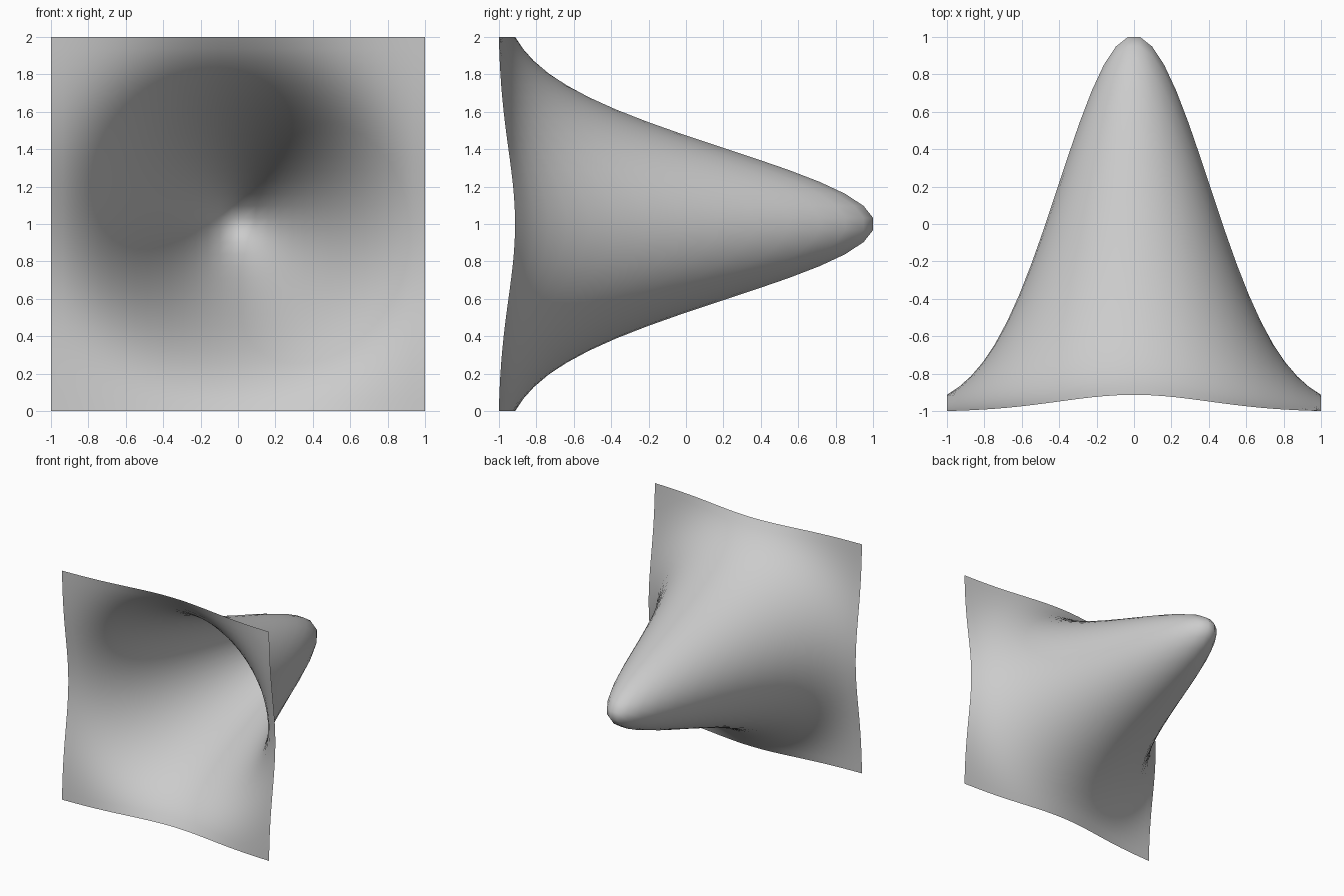
import bpy, bmesh, math

if "Cube" in bpy.data.objects:
    bpy.data.objects.remove(bpy.data.objects["Cube"])

SEGMENTS = 31      # odd count leaves a small flat quad at the tip
FALLOFF = 3.1      # bell steepness


def bell(u, v):
    return math.exp(-FALLOFF * (u * u + v * v))


# Square sheet, pushed backwards into a hollow bell-shaped peak
bm = bmesh.new()
bmesh.ops.create_grid(bm, x_segments=SEGMENTS, y_segments=SEGMENTS, size=1.0)
low = bell(1, 1)
high = bell(1 / SEGMENTS, 1 / SEGMENTS)
for vert in bm.verts:
    u, v = vert.co.x, vert.co.y
    depth = -1 + 2 * (bell(u, v) - low) / (high - low)
    vert.co = (u, depth, v + 1)

# Outer side of the peak faces +y
bmesh.ops.reverse_faces(bm, faces=bm.faces[:])
for face in bm.faces:
    face.smooth = True

mesh = bpy.data.meshes.new("bell_surface")
bm.to_mesh(mesh)
bm.free()
surface = bpy.data.objects.new("bell_surface", mesh)
bpy.context.collection.objects.link(surface)
